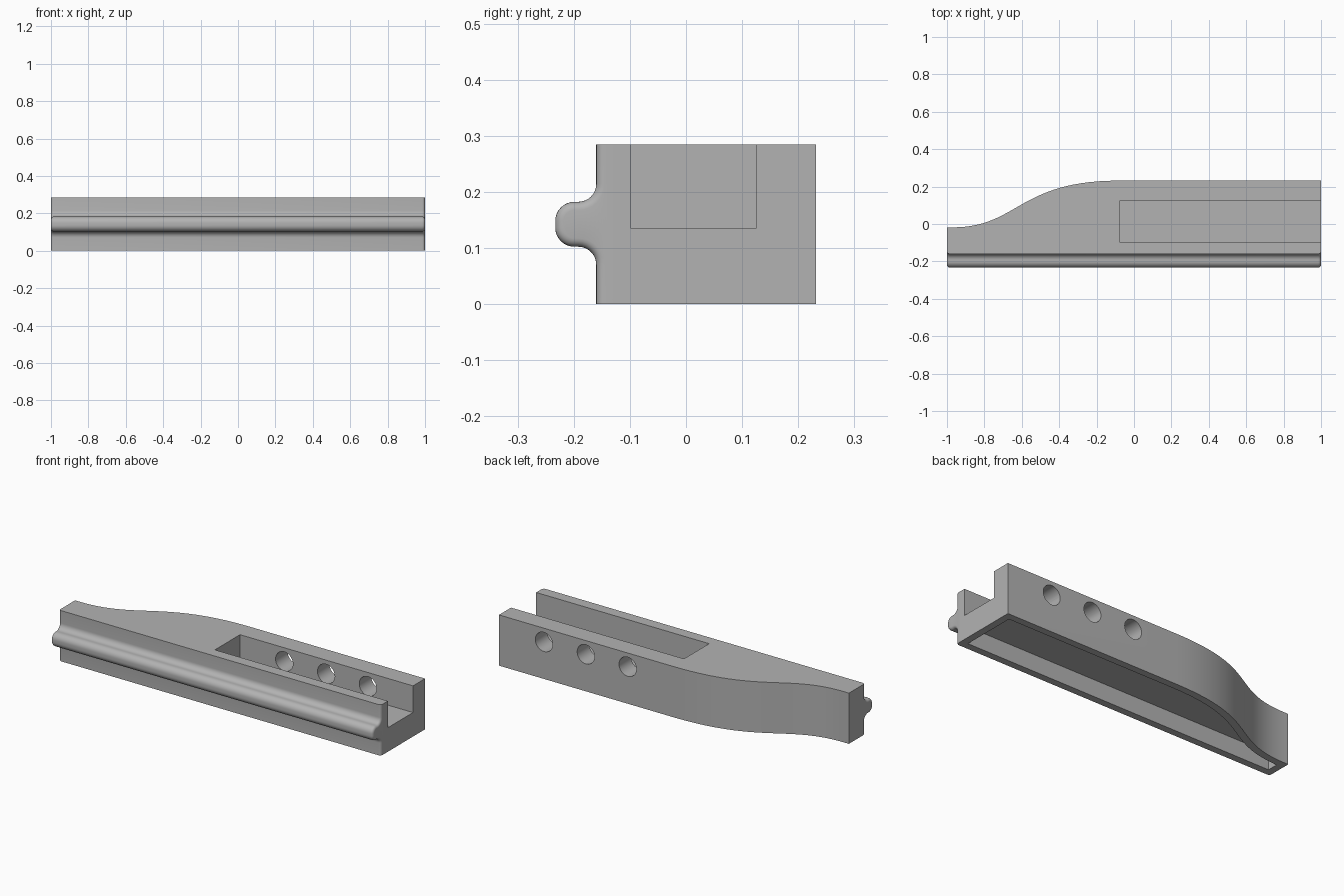
import bpy, bmesh, math
from mathutils import Vector

cube = bpy.data.objects.get("Cube")
if cube:
    bpy.data.objects.remove(cube, do_unlink=True)

HEIGHT, FRONT, SEAM, BACK = 0.285, -0.16, -0.13, 0.232
WALL, ROUND = 0.04, 0.015

grey = bpy.data.materials.new("plain grey")
grey.use_nodes = True
grey.diffuse_color = (0.45, 0.45, 0.45, 1)
grey.node_tree.nodes["Principled BSDF"].inputs["Base Color"].default_value = (0.45, 0.45, 0.45, 1)


def loft(name, loops):
    """Solid skinned through closed loops of equal length, capped at both ends."""
    bm = bmesh.new()
    rings = [[bm.verts.new(p) for p in loop] for loop in loops]
    n = len(rings[0])
    for a, b in zip(rings, rings[1:]):
        for i in range(n):
            j = (i + 1) % n
            bm.faces.new((a[i], a[j], b[j], b[i]))
    bm.faces.new(rings[0])
    bm.faces.new(rings[-1])
    bmesh.ops.recalc_face_normals(bm, faces=bm.faces)
    mesh = bpy.data.meshes.new(name)
    bm.to_mesh(mesh)
    bm.free()
    mesh.materials.append(grey)
    obj = bpy.data.objects.new(name, mesh)
    bpy.context.collection.objects.link(obj)
    return obj


def prism(name, outline, z0, z1):
    return loft(name, [[(x, y, z) for x, y in outline] for z in (z0, z1)])


def box(name, x0, x1, y0, y1, z0, z1):
    return prism(name, [(x0, y0), (x1, y0), (x1, y1), (x0, y1)], z0, z1)


def combine(target, tool, operation):
    mod = target.modifiers.new(operation.lower(), "BOOLEAN")
    mod.operation, mod.object, mod.solver = operation, tool, "EXACT"
    bpy.context.view_layer.objects.active = target
    bpy.ops.object.modifier_apply(modifier=mod.name)
    bpy.data.objects.remove(tool, do_unlink=True)


# S-shaped back edge
def back_curve(steps=28):
    ctrl = [Vector(p) for p in ((-0.97, -0.018), (-0.62, -0.018), (-0.62, BACK), (-0.08, BACK))]
    pts = []
    for k in range(steps + 1):
        t = k / steps
        s = 1 - t
        pts.append(ctrl[0] * s**3 + ctrl[1] * 3 * s * s * t + ctrl[2] * 3 * s * t * t + ctrl[3] * t**3)
    return pts


curve = back_curve()
outline = [(1, SEAM), (1, BACK)] + [tuple(p) for p in reversed(curve)] + [(-1, -0.018), (-1, SEAM)]
body = prism("grip_body", outline, 0, HEIGHT)


# Front strip with a rounded rail: points with outward normals, in y and z
def arc(cy, cz, r, a0, a1, sign, steps=8):
    out = []
    for k in range(steps + 1):
        a = math.radians(a0 + (a1 - a0) * k / steps)
        n = Vector((math.cos(a), math.sin(a)))
        out.append((Vector((cy, cz)) + n * r, n * sign))
    return out


mid, half, fillet, nose = HEIGHT / 2, 0.04, 0.032, 0.034
tip = -0.233
upper = arc(FRONT - fillet, mid + half + fillet, fillet, 0, -90, -1)
upper += arc(tip + nose, mid + half - nose, nose, 90, 180, 1)
lower = [(Vector((p.x, 2 * mid - p.y)), Vector((n.x, -n.y))) for p, n in reversed(upper)]
forward, still = Vector((-1, 0)), Vector((0, 0))
section = [(Vector((SEAM, HEIGHT)), still), (Vector((FRONT, HEIGHT)), forward)]
section += upper + lower
section += [(Vector((FRONT, 0)), forward), (Vector((SEAM, 0)), still)]

stations = []
for k in range(6):
    a = math.pi / 2 * k / 5
    stations.append((1 - ROUND * (1 - math.cos(a)), ROUND * (1 - math.sin(a))))
stations = [(-x, d) for x, d in stations] + [(x, d) for x, d in reversed(stations)]
strip = loft("rail_strip", [[(x, *(p - n * d)) for p, n in section] for x, d in stations])
combine(body, strip, "UNION")

# Open-ended slot in the top
combine(body, box("slot_cutter", -0.075, 1.1, -0.098, 0.125, 0.135, 0.4), "DIFFERENCE")

# Underside cavity, following the outline at a constant wall thickness
inner = [(1 - WALL, FRONT + WALL), (1 - WALL, BACK - WALL)]
for i in reversed(range(len(curve))):
    tangent = (curve[min(i + 1, len(curve) - 1)] - curve[max(i - 1, 0)]).normalized()
    p = curve[i] + Vector((tangent.y, -tangent.x)) * WALL
    if p.x > -1 + WALL + 0.005:
        inner.append(tuple(p))
inner += [(-1 + WALL, -0.018 - WALL), (-1 + WALL, FRONT + WALL)]
combine(body, prism("cavity_cutter", inner, -0.1, 0.095), "DIFFERENCE")

# Three round holes through the back wall
for x in (0.2, 0.46, 0.72):
    ring = [(x + 0.054 * math.cos(k * math.pi / 16), 0.208 + 0.054 * math.sin(k * math.pi / 16)) for k in range(32)]
    hole = loft("hole_cutter", [[(u, y, v) for u, v in ring] for y in (0.05, 0.3)])
    combine(body, hole, "DIFFERENCE")

bpy.ops.object.select_all(action="DESELECT")
body.select_set(True)
bpy.context.view_layer.objects.active = body
bpy.ops.object.shade_smooth_by_angle(angle=math.radians(30))
